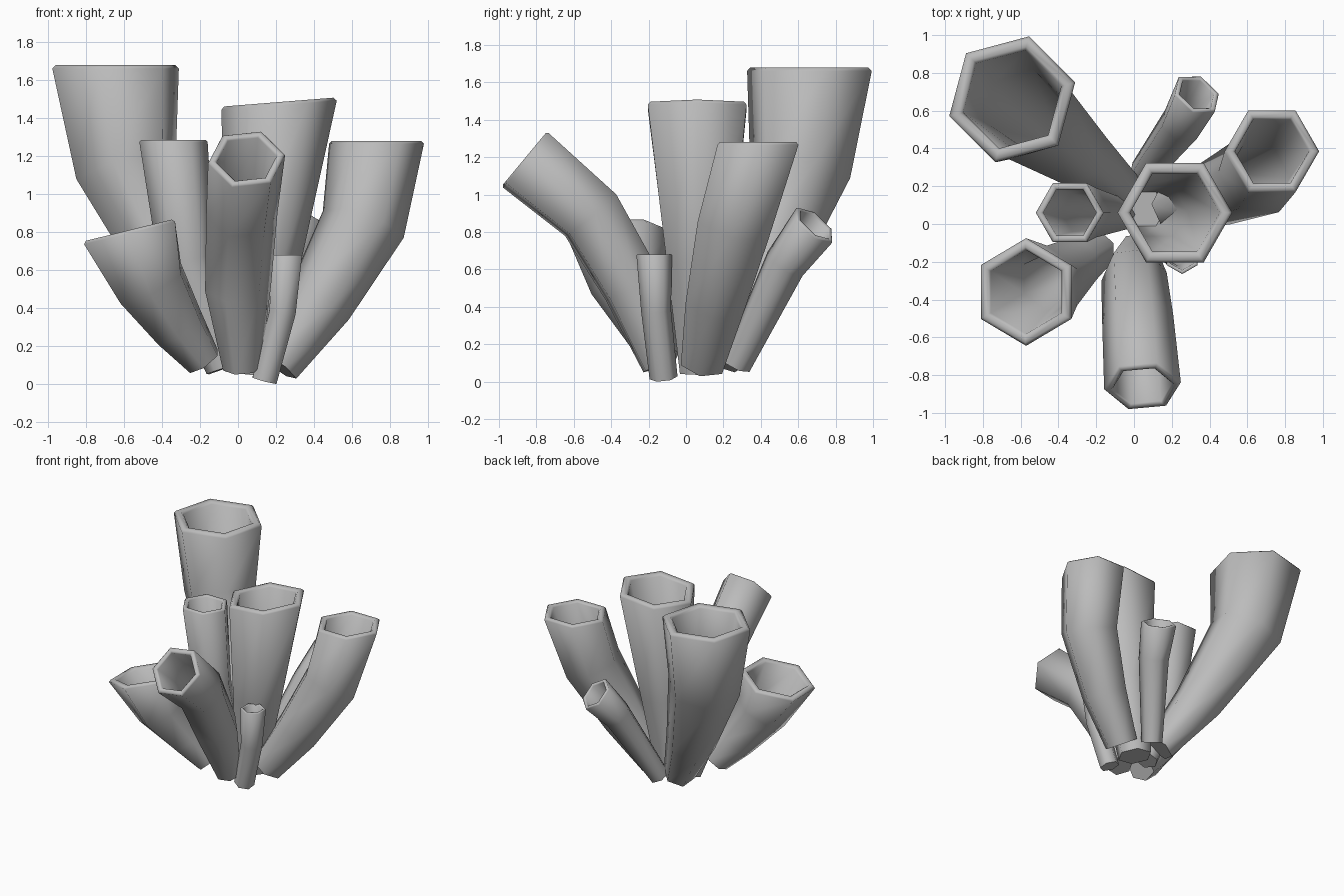
import bpy, bmesh, math
from mathutils import Vector

cube = bpy.data.objects.get("Cube")
if cube:
    bpy.data.objects.remove(cube, do_unlink=True)

grey = bpy.data.materials.new("sponge grey")
grey.use_nodes = True
colour = (0.5, 0.5, 0.5, 1)
grey.diffuse_color = colour
grey.node_tree.nodes["Principled BSDF"].inputs["Base Color"].default_value = colour

SIDES = 6
UP = (0, 0, 1)


def hexagon(bm, centre, normal, radius, phase):
    """Six vertices around a centre, square to the normal."""
    u = Vector((1, 0, 0))
    u = (u - normal * u.dot(normal)).normalized()
    v = normal.cross(u)
    ring = []
    for i in range(SIDES):
        a = math.radians(phase) + math.tau * i / SIDES
        ring.append(bm.verts.new(centre + (u * math.cos(a) + v * math.sin(a)) * radius))
    return ring


def tube(name, path, mouth, phase=0):
    """Hollow flared tube; path holds (x, y, z, radius) from base to mouth."""
    pts = [Vector(p[:3]) for p in path]
    radii = [p[3] for p in path]
    steps = [(b - a).normalized() for a, b in zip(pts, pts[1:])]
    normals = [steps[0]]
    normals += [(a + b).normalized() for a, b in zip(steps, steps[1:])]
    normals.append(Vector(mouth).normalized())

    top, n, r = pts[-1], normals[-1], radii[-1]
    wall = 0.22 * r
    lip = 0.25 * wall
    # outer wall, rounded rim, then the inner wall back down to a floor
    rings = list(zip(pts[:-1], normals[:-1], radii[:-1]))
    rings += [(top - n * lip, n, r), (top, n, r - lip),
              (top, n, r - wall + lip), (top - n * lip, n, r - wall)]
    inner = list(zip(pts[:-1], normals[:-1], radii[:-1]))[::-1]
    rings += [(p, m, q * 0.78) for p, m, q in inner[:-1]]
    p, m, q = inner[-1]
    rings.append((p + m * 0.04, m, q * 0.8))

    bm = bmesh.new()
    loops = [hexagon(bm, c, m, q, phase) for c, m, q in rings]
    for a, b in zip(loops, loops[1:]):
        for i in range(SIDES):
            j = (i + 1) % SIDES
            bm.faces.new((a[i], a[j], b[j], b[i]))
    bm.faces.new(loops[0][::-1])
    bm.faces.new(loops[-1])
    bmesh.ops.recalc_face_normals(bm, faces=bm.faces)
    mesh = bpy.data.meshes.new(name)
    bm.to_mesh(mesh)
    bm.free()
    mesh.materials.append(grey)
    obj = bpy.data.objects.new(name, mesh)
    bpy.context.collection.objects.link(obj)
    bpy.ops.object.select_all(action="DESELECT")
    obj.select_set(True)
    bpy.context.view_layer.objects.active = obj
    bpy.ops.object.shade_smooth_by_angle(angle=math.radians(65))


# Tall tubes
tube("tall_back_tube", [(-.08, .2, .12, .12), (-.31, .38, .52, .19),
     (-.59, .61, 1.13, .28), (-.645, .66, 1.68, .345)], UP, 15)
tube("centre_tube", [(.06, .08, .05, .13), (.13, .07, .65, .2),
     (.215, .06, 1.485, .305)], (-.08, 0, 1))
tube("slim_centre_tube", [(-.08, .05, .08, .09), (-.27, .06, .65, .15),
     (-.34, .06, 1.285, .18)], UP)

# Leaning side tubes
tube("side_tube", [(.2, .09, .1, .13), (.43, .16, .43, .18),
     (.66, .26, .84, .225), (.73, .385, 1.28, .25)], UP)
tube("front_tube", [(.02, -.14, .08, .1), (0, -.28, .5, .175),
     (.02, -.51, .89, .19), (.045, -.865, 1.19, .205)], (0, -.77, .64), 8)
tube("front_side_tube", [(-.18, -.13, .12, .1), (-.31, -.2, .3, .15),
     (-.46, -.31, .53, .205), (-.575, -.36, .81, .285)], (-.24, 0, .97), 30)

# Small tubes
tube("small_front_tube", [(.14, -.12, .02, .075), (.235, -.16, .38, .08),
     (.255, -.17, .68, .095)], UP, 30)
tube("small_back_tube", [(.05, .27, .09, .08), (.25, .53, .63, .115),
     (.335, .69, .84, .135)], (.4, .6, .7), 20)
